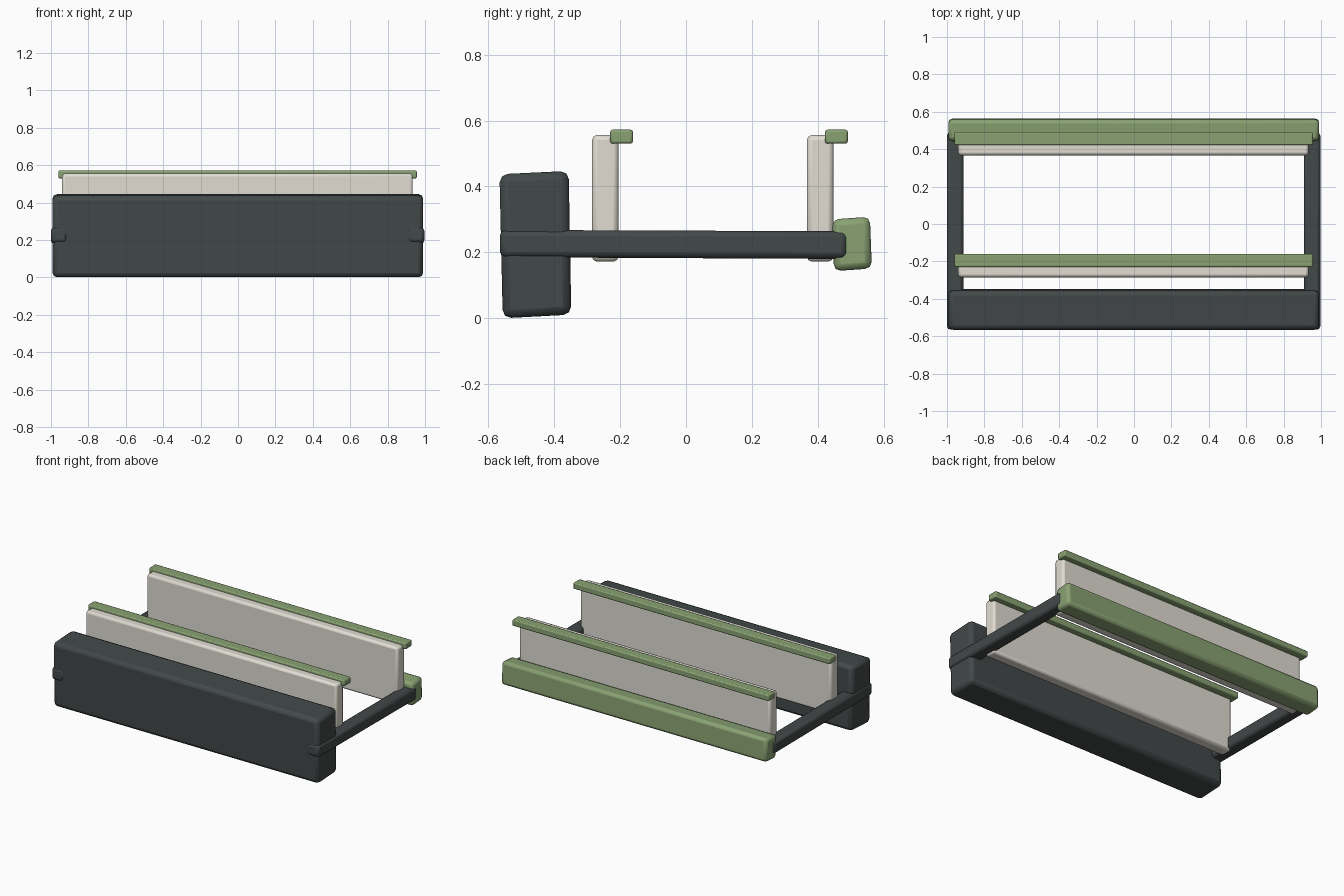
import bpy, bmesh

if "Cube" in bpy.data.objects:
    bpy.data.objects.remove(bpy.data.objects["Cube"])

def material(name, rgb):
    m = bpy.data.materials.new(name)
    m.diffuse_color = (*rgb, 1)
    m.use_nodes = True
    m.node_tree.nodes["Principled BSDF"].inputs["Base Color"].default_value = m.diffuse_color
    return m

DARK = material("charcoal", (0.055, 0.065, 0.065))
GREEN = material("sage_green", (0.25, 0.36, 0.17))
CREAM = material("cream", (0.75, 0.72, 0.65))

def bar(name, x0, x1, profile, mat, bevel):
    """Extrude a four-corner (y, z) profile along x and soften its edges."""
    bm = bmesh.new()
    ends = [[bm.verts.new((x, y, z)) for y, z in profile] for x in (x0, x1)]
    bm.faces.new(ends[0])
    bm.faces.new(ends[1][::-1])
    n = len(profile)
    for i in range(n):
        j = (i + 1) % n
        bm.faces.new((ends[0][i], ends[1][i], ends[1][j], ends[0][j]))
    bmesh.ops.recalc_face_normals(bm, faces=bm.faces)
    me = bpy.data.meshes.new(name)
    bm.to_mesh(me)
    bm.free()
    me.materials.append(mat)
    ob = bpy.data.objects.new(name, me)
    bpy.context.collection.objects.link(ob)
    b = ob.modifiers.new("soft_edges", 'BEVEL')
    b.width, b.segments = bevel, 2
    bpy.ops.object.select_all(action='DESELECT')
    bpy.context.view_layer.objects.active = ob
    ob.select_set(True)
    bpy.ops.object.shade_smooth_by_angle(angle=0.87)
    return ob

def rect(y0, y1, z0, z1):
    return [(y0, z0), (y1, z0), (y1, z1), (y0, z1)]

# Tall front box, slightly skewed
bar("front_box", -0.992, 0.99,
    [(-0.556, 0.0), (-0.348, 0.011), (-0.356, 0.447), (-0.566, 0.437)], DARK, 0.025)

# Back bar
bar("back_bar", -0.992, 0.99,
    [(0.449, 0.143), (0.564, 0.151), (0.558, 0.308), (0.444, 0.300)], GREEN, 0.02)

# Side rails
for side, x0, x1 in (("left", -1.0, -0.912), ("right", 0.908, 0.996)):
    bar(side + "_rail", x0, x1,
        [(-0.565, 0.185), (0.49, 0.18), (0.49, 0.264), (-0.565, 0.268)], DARK, 0.018)

# Upright panels with overhanging caps
for place, y in (("front", -0.285), ("rear", 0.367)):
    bar(place + "_panel", -0.94, 0.934, rect(y, y + 0.08, 0.172, 0.556), CREAM, 0.015)
    bar(place + "_cap", -0.961, 0.956, rect(y + 0.055, y + 0.124, 0.53, 0.572), GREEN, 0.007)
